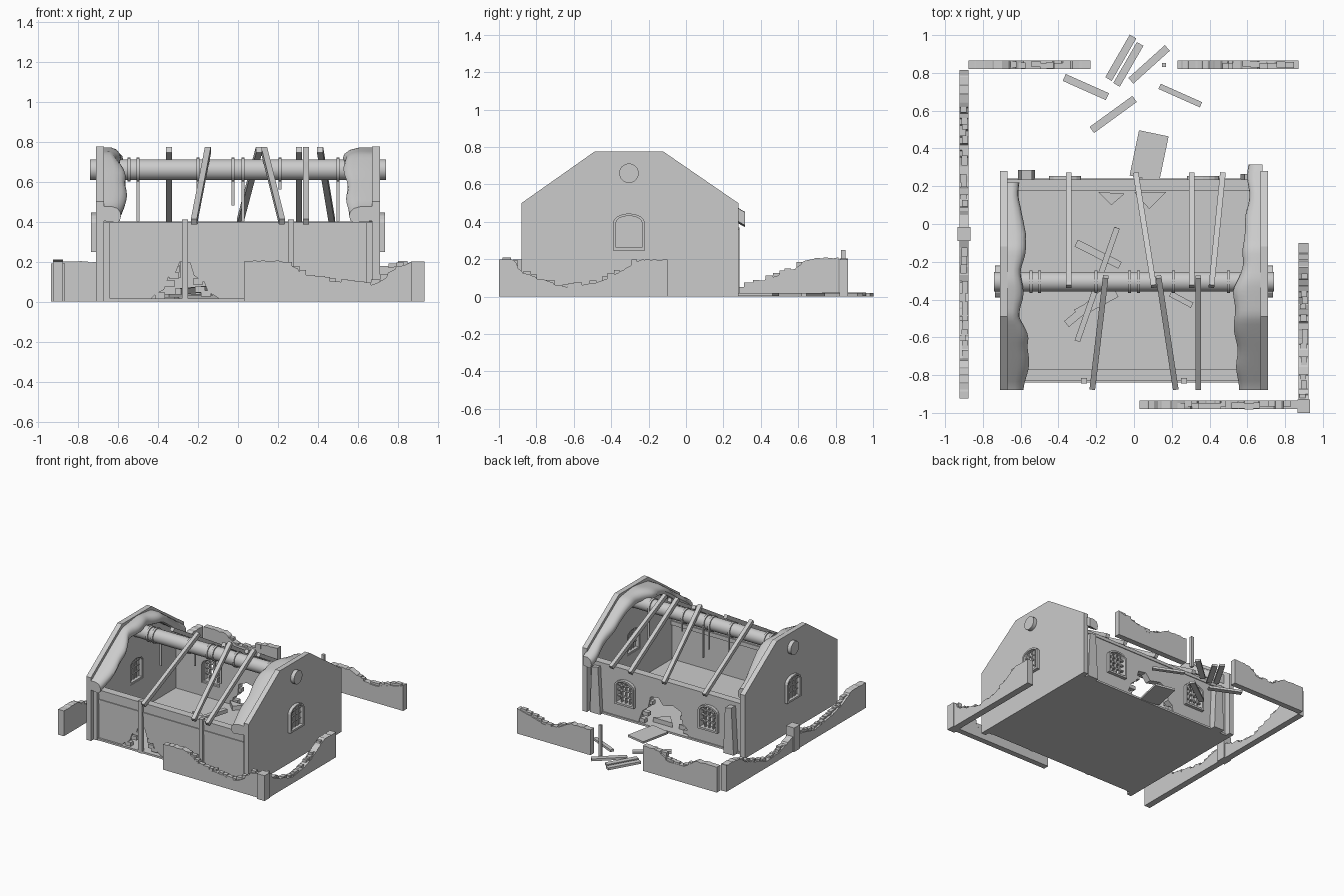
import bpy, bmesh, math, random
from mathutils import Vector, Matrix

if "Cube" in bpy.data.objects:
    bpy.data.objects.remove(bpy.data.objects["Cube"])
random.seed(4)


def make(name, bm, smooth=False):
    bmesh.ops.recalc_face_normals(bm, faces=bm.faces)
    me = bpy.data.meshes.new(name)
    bm.to_mesh(me)
    bm.free()
    ob = bpy.data.objects.new(name, me)
    bpy.context.collection.objects.link(ob)
    if smooth:
        bpy.ops.object.select_all(action='DESELECT')
        ob.select_set(True)
        bpy.context.view_layer.objects.active = ob
        bpy.ops.object.shade_smooth_by_angle(angle=math.radians(40))
    return ob


def add_box(bm, loc, size, rot=Matrix.Identity(4)):
    bmesh.ops.create_cube(bm, size=1, matrix=Matrix.Translation(loc) @ rot @ Matrix.Diagonal((*size, 1)))


def box(name, lo, hi):
    lo, hi = Vector(lo), Vector(hi)
    bm = bmesh.new()
    add_box(bm, (lo + hi) / 2, hi - lo)
    return make(name, bm)


def beam(name, p, q, w, h):
    p, q = Vector(p), Vector(q)
    bm = bmesh.new()
    add_box(bm, (p + q) / 2, ((q - p).length, w, h), (q - p).to_track_quat('X', 'Z').to_matrix().to_4x4())
    return make(name, bm)


def add_prism(bm, pts, a, b, axis):
    def co(p, d):
        return {'x': (d, p[0], p[1]), 'y': (p[0], d, p[1]), 'z': (p[0], p[1], d)}[axis]
    lo = [bm.verts.new(co(p, a)) for p in pts]
    hi = [bm.verts.new(co(p, b)) for p in pts]
    n = len(pts)
    bm.faces.new(lo)
    bm.faces.new(hi[::-1])
    for i in range(n):
        bm.faces.new((lo[i], hi[i], hi[(i + 1) % n], lo[(i + 1) % n]))


def prism(name, pts, a, b, axis):
    bm = bmesh.new()
    add_prism(bm, pts, a, b, axis)
    return make(name, bm)


def lerp(pts, t):
    for (a, u), (b, v) in zip(pts, pts[1:]):
        if t <= b:
            return u + (v - u) * max(0, t - a) / (b - a)
    return pts[-1][1]


def arch(half, spring, rise, n=8):
    arc = [(-half * math.cos(math.pi * i / n), spring + rise * math.sin(math.pi * i / n)) for i in range(n + 1)]
    return [(-half, 0)] + arc + [(half, 0)]


def window(name, loc, angle, pane):
    bm = bmesh.new()
    add_prism(bm, arch(.085, .145, .05) + arch(.07, .145, .037)[::-1], -.03, .03, 'y')
    add_box(bm, (0, 0, .005), (.17, .06, .015))
    for x in (-.035, 0, .035):
        add_box(bm, (x, 0, .09), (.009, .02, .18))
    for z in (.06, .105, .145):
        add_box(bm, (0, 0, z), (.14, .02, .009))
    if pane:
        add_prism(bm, arch(.075, .145, .04), -.003, .003, 'y')
    bmesh.ops.transform(bm, matrix=Matrix.Translation(loc) @ Matrix.Rotation(angle, 4, 'Z'), verts=bm.verts)
    return make(name, bm)


def cut(ob, loc, angle):
    cutter = prism("window_cutter", arch(.078, .145, .043), -.15, .15, 'y')
    cutter.matrix_world = Matrix.Translation(loc) @ Matrix.Rotation(angle, 4, 'Z')
    cutter.hide_render = True
    m = ob.modifiers.new("opening", 'BOOLEAN')
    m.operation, m.object, m.solver = 'DIFFERENCE', cutter, 'EXACT'
    bpy.context.view_layer.objects.active = ob
    bpy.ops.object.modifier_apply(modifier=m.name)
    bpy.data.objects.remove(cutter)


# floor slab
box("floor", (-.68, -.84, .0), (.68, .24, .015))

# gable end walls with windows
gable = [(-.88, 0), (-.88, .5), (-.49, .775), (-.12, .775), (.28, .5), (.28, 0)]
for s, side in ((-1, "left"), (1, "right")):
    wall = prism(side + "_gable_wall", gable, s * .67, s * .71, 'x')
    loc = (s * .695, -.305, .25)
    cut(wall, loc, math.pi / 2)
    window(side + "_gable_window", (s * .705, -.305, .25), math.pi / 2, True)

# front timber wall with broken hole
prism("front_wall", [(-.67, 0), (-.45, 0), (-.41, .04), (-.37, .06), (-.35, .12), (-.31, .15), (-.29, .2), (-.24, .195),
                     (-.22, .13), (-.17, .1), (-.15, .05), (-.1, .02), (-.1, 0), (.67, 0), (.67, .39), (-.67, .39)],
      -.825, -.78, 'y')
for z, n in ((.375, "top"), (.3, "middle")):
    box("front_%s_rail" % n, (-.67, -.832, z - .012), (.67, -.77, z + .02))
for x in (-.655, -.265, .265, .655):
    box("front_post", (x - .016, -.845, 0), (x + .016, -.815, .41 if abs(x) < .5 else .395))

# back wall with broken hole and window openings
back = prism("back_wall", [(-.67, 0), (-.18, 0), (-.17, .07), (-.13, .1), (-.12, .19), (-.05, .22), (.04, .2), (.08, .25),
                           (.15, .24), (.17, .15), (.22, .11), (.25, .03), (.25, 0), (.67, 0), (.67, .39), (-.67, .39)],
             .18, .23, 'y')
box("back_rail", (-.67, .175, .375), (.67, .236, .4))
for x in (-.365, .365):
    cut(back, (x, .2, .12), 0)
    window("back_window", (x, .225, .12), 0, False)
for x, d in ((-.57, .285), (.61, .265)):
    prism("back_buttress", [(x - .045, 0), (x + .045, 0), (x + .03, .36), (x - .025, .37)], .2, d, 'y')

# bricks exposed around both holes
bm = bmesh.new()
for x, z, y in ((-.39, .03, -.8), (-.34, .09, -.8), (-.32, .13, -.8), (-.2, .1, -.8), (-.16, .04, -.8), (-.19, .06, -.8),
                (-.16, .04, .205), (-.13, .14, .205), (.2, .09, .205), (.16, .19, .205), (.23, .03, .205)):
    add_box(bm, (x, y, z), (.05, .036, .03))
make("hole_bricks", bm)

# ridge log with rope bindings and hanging ends
bm = bmesh.new()
rot = Matrix.Rotation(math.pi / 2, 4, 'Y')
bmesh.ops.create_cone(bm, cap_ends=True, segments=32, radius1=.052, radius2=.052, depth=1.48,
                      matrix=Matrix.Translation((0, -.305, .66)) @ rot)
make("ridge_log", bm, True)
for x, low in ((-.545, .6), (-.5, .4), (-.2, .48), (-.025, .48), (.025, .4), (.21, .56), (.5, .4)):
    bm = bmesh.new()
    bmesh.ops.create_cone(bm, cap_ends=True, segments=24, radius1=.06, radius2=.06, depth=.016,
                          matrix=Matrix.Translation((x, -.305, .66)) @ rot)
    add_box(bm, (x, -.25, (low + .66) / 2), (.014, .008, .66 - low))
    make("rope_binding", bm, True)

# surviving rafters, back slope then front slope
for x0, x1 in ((-.345, -.345), (.01, .105), (.305, .305), (.47, .41)):
    beam("back_rafter", (x0, .265, .4), (x1, -.33, .76), .03, .03)
for x0, x1 in ((-.22, -.15), (.22, .13), (.34, .34)):
    beam("front_rafter", (x0, -.87, .4), (x1, -.28, .76), .03, .03)


# lumpy roof remnants hugging the gables
def remnant(name, s, y0, y1, widths):
    top = [(-.88, .47), (-.6, .67), (-.49, .745), (-.3, .772), (-.12, .75), (0, .665), (.32, .445)]
    bm = bmesh.new()
    rings, n = [], 48
    for i in range(n + 1):
        y = y0 + (y1 - y0) * i / n
        z = (lerp(top, y - .02) + lerp(top, y) + lerp(top, y + .02)) / 3
        w = lerp(widths, y) + .006 * math.sin(y * 31)
        sec = [(0, 0), (.5, .002), (.8, -.008), (.95, -.025), (1, -.045), (.94, -.07), (.8, -.08), (.4, -.075), (0, -.07)]
        rings.append([bm.verts.new((s * (.68 - u * w), y, z + v)) for u, v in sec])
        sz = len(sec)
    for a, b in zip(rings, rings[1:]):
        for j in range(sz):
            bm.faces.new((a[j], b[j], b[(j + 1) % sz], a[(j + 1) % sz]))
    bm.faces.new(rings[0])
    bm.faces.new(rings[-1][::-1])
    make(name, bm, True)


remnant("left_roof_remnant", -1, -.88, .22, [(-.88, .1), (-.7, .125), (-.6, .12), (-.5, .075), (-.4, .09), (-.25, .085),
                                            (-.05, .115), (.05, .08), (.22, .07)])
remnant("right_roof_remnant", 1, -.88, .315, [(-.88, .13), (-.7, .135), (-.5, .15), (-.35, .15), (-.2, .1),
                                             (-.05, .1), (.1, .075), (.315, .075)])


# ruined yard walls with crumbled stepped tops
def ruin(name, axis, a, b, top):
    t0, t1 = top[0][0], top[-1][0]
    pts, t = [(t0, 0), (t0, top[0][1])], t0
    bm = bmesh.new()
    while True:
        step = random.uniform(.025, .05)
        if t + step > t1 - .02:
            break
        z = lerp(top, t + step / 2)
        zn = lerp(top, t + step) + random.uniform(-.006, .006)
        pts += [(t + .8 * step, z), (t + step, zn)]
        if z < .19 and random.random() < .7:
            d = (a + b) / 2 + random.uniform(-.008, .008)
            c, sz = ((d, t + step / 2), (.032, step)) if axis == 'x' else ((t + step / 2, d), (step, .032))
            add_box(bm, (*c, z), (*sz, .03))
        t += step
    pts += [(t1, top[-1][1]), (t1, 0)]
    add_prism(bm, pts, a, b, axis)
    make(name, bm)


ruin("right_yard_wall", 'x', .872, .925, [(-.93, .2), (-.88, .13), (-.8, .1), (-.65, .05), (-.5, .07), (-.42, .1),
                                         (-.33, .15), (-.25, .2), (-.1, .2)])
ruin("front_yard_wall", 'y', -.98, -.935, [(.03, .2), (.2, .205), (.28, .17), (.36, .12), (.5, .1), (.65, .08),
                                          (.72, .11), (.78, .17), (.87, .2)])
ruin("left_yard_wall_front", 'x', -.925, -.875, [(-.925, .2), (-.75, .2), (-.65, .14), (-.5, .1), (-.3, .07), (-.09, .12)])
ruin("left_yard_wall_back", 'x', -.925, -.875, [(-.02, .12), (.15, .06), (.3, .05), (.45, .1), (.58, .15), (.64, .2), (.815, .21)])
ruin("back_yard_wall_left", 'y', .82, .865, [(-.875, .2), (-.7, .2), (-.6, .13), (-.45, .13), (-.38, .19), (-.23, .2)])
ruin("back_yard_wall_right", 'y', .82, .865, [(.23, .2), (.4, .2), (.5, .15), (.62, .13), (.75, .17), (.87, .2)])
box("corner_post", (.865, -1, 0), (.932, -.93, .2))
box("left_yard_post", (-.935, -.09, 0), (-.865, -.015, .19))

# fallen planks behind the house and indoors: centre, length, angle, width, lift
for x, y, l, a, w, z in ((-.07, .88, .26, 60, .04, .01), (-.03, .845, .25, 60, .04, .012), (.08, .845, .26, 42, .04, .01),
                         (-.255, .725, .25, -24, .04, .01), (-.11, .58, .28, 36, .04, .01), (.245, .68, .24, -24, .03, .01),
                         (-.19, -.16, .26, -27, .04, .03), (-.25, -.44, .28, 40, .04, .03),
                         (-.2, -.42, .24, 28, .05, .025), (.25, -.4, .13, -28, .03, .025)):
    r = math.radians(a)
    d = Vector((math.cos(r), math.sin(r), 0)) * l / 2
    c = Vector((x, y, z))
    beam("fallen_plank", c - d, c + d, w, .018)
beam("fallen_beam", (-.3, -.62, .05), (-.09, -.02, .07), .03, .03)
beam("fallen_door", (.055, .24, .012), (.105, .48, .012), .16, .016)
box("leaning_stake", (.148, .83, 0), (.17, .852, .25))
prism("rubble_slab_left", [(-.19, .17), (-.12, .1), (-.05, .16)], .015, .05, 'z')
prism("rubble_slab_right", [(0, .17), (.08, .08), (.17, .17)], .015, .05, 'z')
